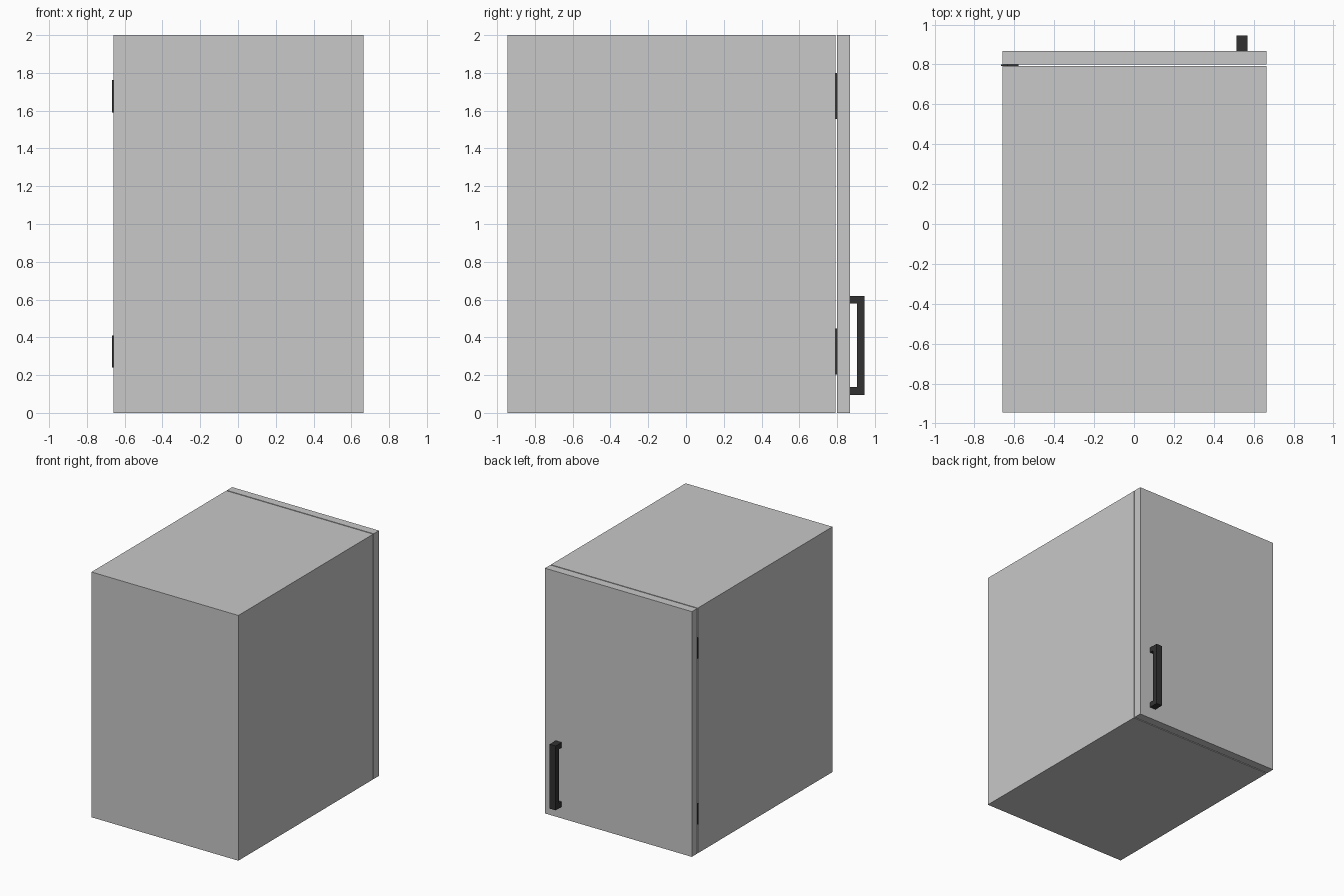
import bpy, bmesh
from mathutils import Vector

if "Cube" in bpy.data.objects:
    bpy.data.objects.remove(bpy.data.objects["Cube"])


def material(name, value):
    m = bpy.data.materials.new(name)
    m.diffuse_color = (value, value, value, 1)
    m.use_nodes = True
    m.node_tree.nodes["Principled BSDF"].inputs["Base Color"].default_value = m.diffuse_color
    return m


GREY = material("light_grey_panel", 0.578)
BLACK = material("black_metal", 0.031)


def make_object(name, bm, mat):
    mesh = bpy.data.meshes.new(name)
    bmesh.ops.recalc_face_normals(bm, faces=bm.faces[:])
    bm.to_mesh(mesh)
    bm.free()
    mesh.materials.append(mat)
    ob = bpy.data.objects.new(name, mesh)
    bpy.context.collection.objects.link(ob)
    return ob


def add_box(bm, lo, hi):
    lo, hi = Vector(lo), Vector(hi)
    verts = bmesh.ops.create_cube(bm, size=1)["verts"]
    for v in verts:
        v.co = Vector((lo[i] + (v.co[i] + 0.5) * (hi[i] - lo[i]) for i in range(3)))


def box(name, lo, hi, mat):
    bm = bmesh.new()
    add_box(bm, lo, hi)
    return make_object(name, bm, mat)


X0, X1 = -0.66, 0.665
WALL = 0.04

# Cabinet carcass: closed box, hollowed out from the door side
bm = bmesh.new()
add_box(bm, (X0, -0.945, 0), (X1, 0.791, 2))
bm.normal_update()
opening = max(bm.faces, key=lambda f: f.calc_center_median().y)
bmesh.ops.inset_region(bm, faces=[opening], thickness=WALL)
inner = bmesh.ops.extrude_face_region(bm, geom=[opening])
bmesh.ops.translate(bm, vec=(0, -1.736 + WALL, 0),
                    verts=[g for g in inner["geom"] if isinstance(g, bmesh.types.BMVert)])
if opening.is_valid:
    bmesh.ops.delete(bm, geom=[opening], context='FACES_ONLY')
make_object("cabinet_body", bm, GREY)

# Door, separated from the body by a thin gap
box("door", (X0, 0.799, 0), (X1, 0.867, 2), GREY)

# Handle: C-shaped profile in y-z, extruded along x
profile = [(0.867, 0.095), (0.945, 0.095), (0.945, 0.62), (0.867, 0.62),
           (0.867, 0.578), (0.905, 0.578), (0.905, 0.137), (0.867, 0.137)]
bm = bmesh.new()
face = bm.faces.new([bm.verts.new((0.514, y, z)) for y, z in profile])
ext = bmesh.ops.extrude_face_region(bm, geom=[face])
bmesh.ops.translate(bm, vec=(0.054, 0, 0),
                    verts=[g for g in ext["geom"] if isinstance(g, bmesh.types.BMVert)])
make_object("door_handle", bm, BLACK)

# Hinges: leaf inside the gap plus a shorter knuckle showing at the side
for label, z in (("lower", 0.325), ("upper", 1.677)):
    box(label + "_hinge_leaf", (-0.635, 0.791, z - 0.122), (-0.58, 0.799, z + 0.122), BLACK)
    box(label + "_hinge_knuckle", (-0.668, 0.791, z - 0.086), (-0.635, 0.799, z + 0.086), BLACK)
